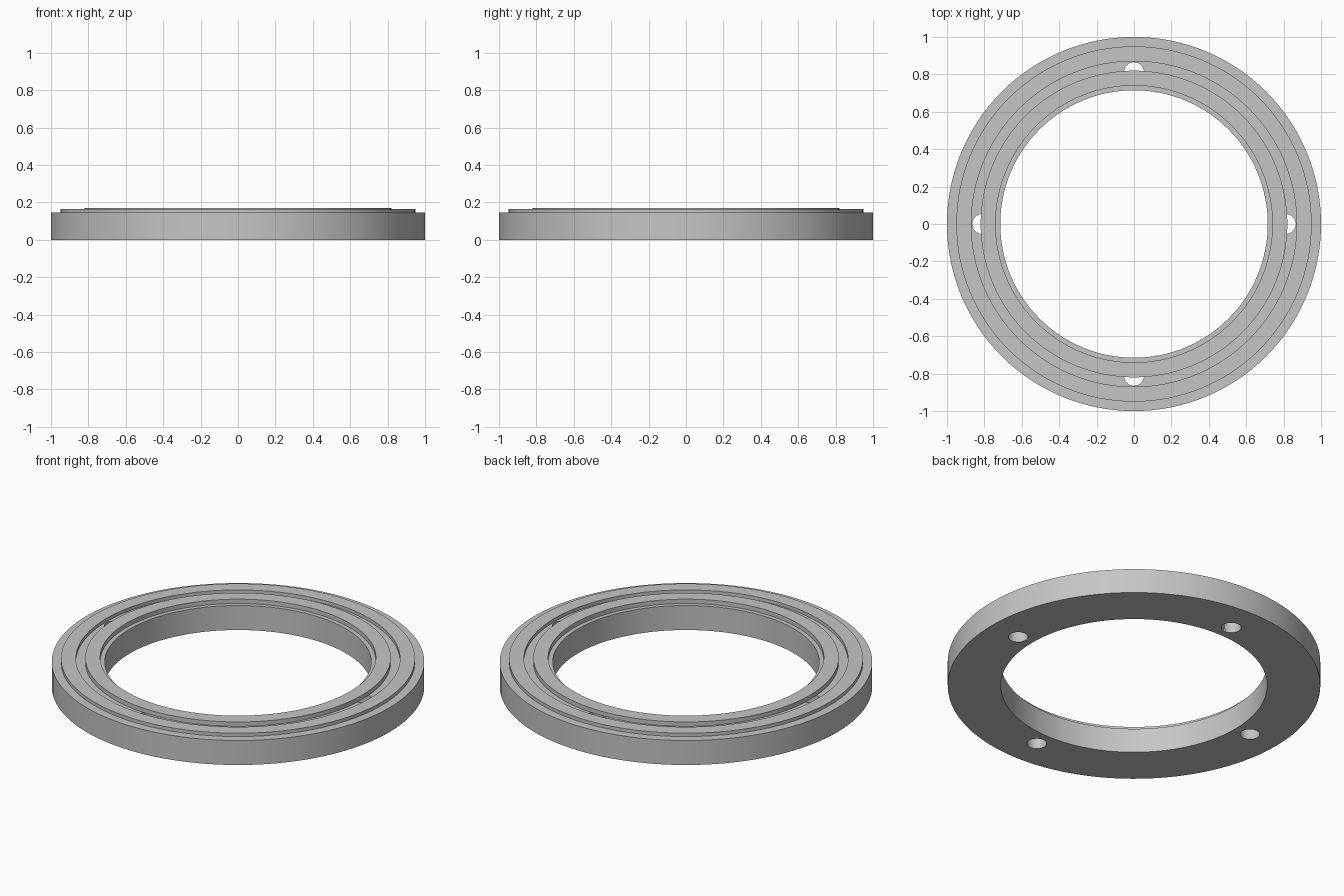
import bpy
import math

SEGMENTS = 128

default_cube = bpy.data.objects.get("Cube")
if default_cube:
    bpy.data.objects.remove(default_cube, do_unlink=True)

grey = bpy.data.materials.new("light grey")
grey.use_nodes = True
grey.diffuse_color = (0.56, 0.56, 0.56, 1)
grey.node_tree.nodes["Principled BSDF"].inputs["Base Color"].default_value = grey.diffuse_color


def ring(name, inner, outer, bottom, top):
    """Revolve a rectangular section into a closed ring."""
    section = [(inner, bottom), (outer, bottom), (outer, top), (inner, top)]
    count = len(section)
    verts, faces = [], []
    for i in range(SEGMENTS):
        a = math.tau * i / SEGMENTS
        verts += [(r * math.cos(a), r * math.sin(a), z) for r, z in section]
        here, there = i * count, (i + 1) % SEGMENTS * count
        for j in range(count):
            k = (j + 1) % count
            faces.append((here + j, there + j, there + k, here + k))
    mesh = bpy.data.meshes.new(name)
    mesh.from_pydata(verts, [], faces)
    mesh.materials.append(grey)
    obj = bpy.data.objects.new(name, mesh)
    bpy.context.collection.objects.link(obj)
    return obj


def activate(obj):
    bpy.ops.object.select_all(action="DESELECT")
    obj.select_set(True)
    bpy.context.view_layer.objects.active = obj


# Flat base ring with two raised bands that leave a groove between them
base = ring("base_ring", 0.715, 1.0, 0.0, 0.145)
outer_band = ring("outer_band", 0.87, 0.95, 0.145, 0.165)
inner_band = ring("inner_band", 0.74, 0.82, 0.145, 0.171)

# Four bolt holes through the base, partly covered by the inner band
for i in range(4):
    a = math.tau * i / 4
    bpy.ops.mesh.primitive_cylinder_add(
        vertices=32, radius=0.053, depth=0.4,
        location=(0.812 * math.cos(a), 0.812 * math.sin(a), 0.07))
    cutter = bpy.context.object
    cutter.name = "hole_cutter"
    cutter.hide_render = True
    cutter.data.materials.append(grey)
    cut = base.modifiers.new("bolt_hole", "BOOLEAN")
    cut.operation = "DIFFERENCE"
    cut.solver = "EXACT"
    cut.object = cutter
    activate(base)
    bpy.ops.object.modifier_apply(modifier=cut.name)
    bpy.data.objects.remove(cutter, do_unlink=True)

# Smooth round walls, crisp rims
for part in (base, outer_band, inner_band):
    activate(part)
    bpy.ops.object.shade_smooth_by_angle(angle=math.radians(30))
